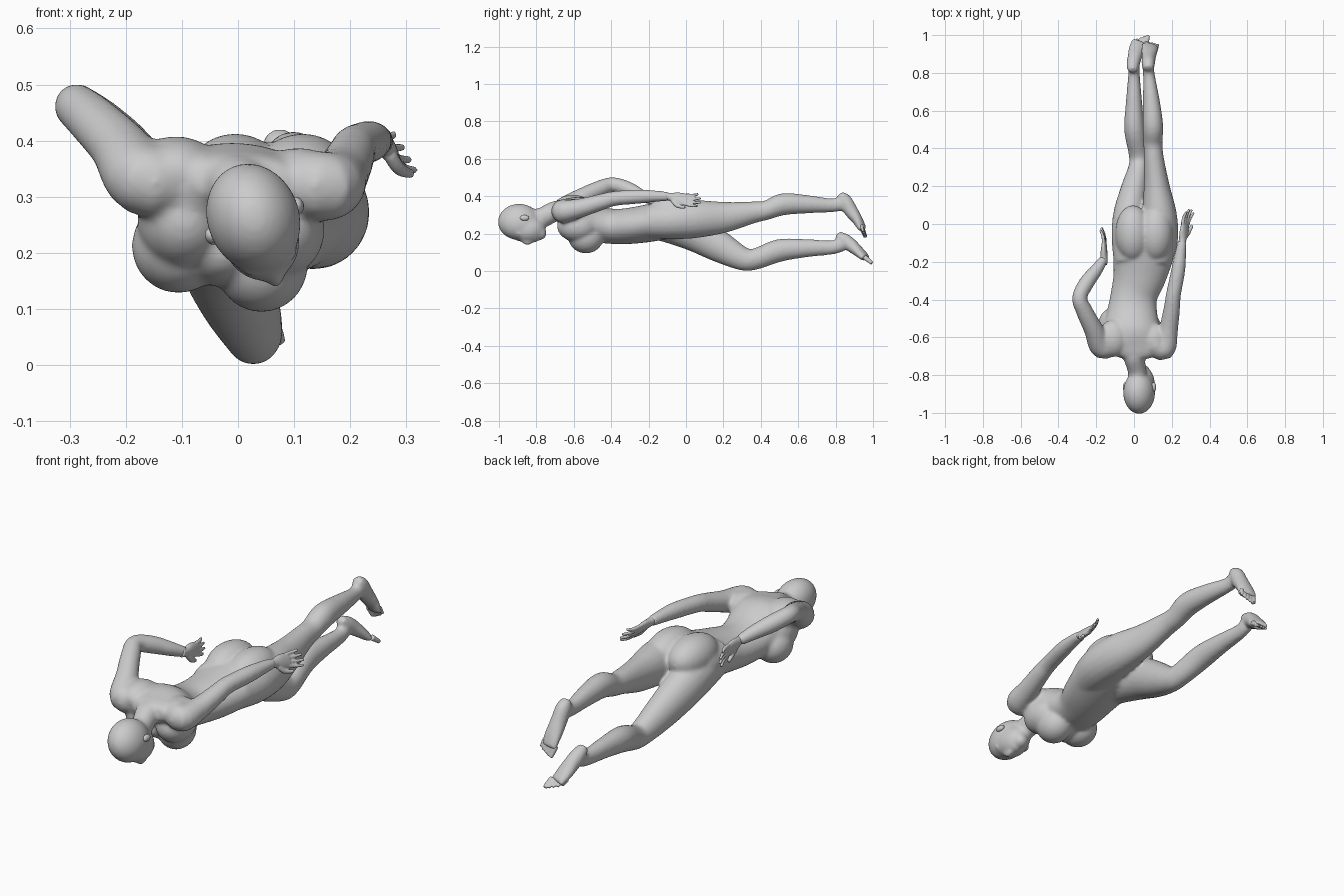
import bpy, bmesh, math
from mathutils import Vector, Matrix

UP = Vector((0, 0, 1))


def spline(rows, sub=5):
    """Catmull-Rom resampling of station rows."""
    rows = [Vector(r) for r in rows]
    out = []
    for i in range(len(rows) - 1):
        a, b, c, d = rows[max(i - 1, 0)], rows[i], rows[i + 1], rows[min(i + 2, len(rows) - 1)]
        for k in range(sub):
            t = k / sub
            out.append(0.5 * (2 * b + (c - a) * t + (2 * a - 5 * b + 4 * c - d) * t * t
                              + (3 * b - a - 3 * c + d) * t ** 3))
    return out + [rows[-1]]


def loft(bm, rows, ref=UP, n=20):
    """Elliptic tube; each row is x, y, z, half width, half depth."""
    rows = spline([r if len(r) == 5 else (*r, r[3]) for r in rows])
    pts = [Vector(r[:3]) for r in rows]
    rings = []
    for i, r in enumerate(rows):
        t = (pts[min(i + 1, len(pts) - 1)] - pts[max(i - 1, 0)]).normalized()
        s = t.cross(ref).normalized()
        u = s.cross(t)
        angles = [2 * math.pi * k / n for k in range(n)]
        rings.append([bm.verts.new(pts[i] + s * r[3] * math.cos(a) + u * r[4] * math.sin(a))
                      for a in angles])
    for p, q in zip(rings, rings[1:]):
        for k in range(n):
            bm.faces.new((p[k], p[(k + 1) % n], q[(k + 1) % n], q[k]))
    bm.faces.new(rings[0][::-1])
    bm.faces.new(rings[-1])


def ball(bm, c, r, basis=Matrix.Identity(4)):
    m = basis @ Matrix.Translation(c) @ Matrix.Diagonal((*r, 1))
    bmesh.ops.create_uvsphere(bm, u_segments=24, v_segments=16, radius=1, matrix=m)


def finish(name, bm, voxel, smooth):
    bmesh.ops.recalc_face_normals(bm, faces=bm.faces)
    me = bpy.data.meshes.new(name)
    bm.to_mesh(me)
    bm.free()
    ob = bpy.data.objects.new(name, me)
    bpy.context.collection.objects.link(ob)
    rm = ob.modifiers.new("fuse", 'REMESH')
    rm.mode = 'VOXEL'
    rm.voxel_size = voxel
    rm.use_smooth_shade = True
    sm = ob.modifiers.new("soften", 'SMOOTH')
    sm.factor = 0.5
    sm.iterations = smooth


body = bmesh.new()

# torso and neck
loft(body, [(0, -.71, .33, .08, .04), (0, -.67, .325, .14, .06), (-.01, -.58, .3, .15, .1),
            (-.01, -.48, .255, .135, .097), (0, -.38, .238, .124, .094), (.03, -.27, .245, .142, .098),
            (.05, -.15, .265, .164, .102), (.055, -.05, .285, .165, .1), (.055, .03, .29, .12, .07)], n=32)
loft(body, [(.025, -.85, .265, .05, .055), (.015, -.77, .285, .05, .055), (0, -.7, .32, .06, .054),
            (0, -.64, .325, .09, .05)])
# shoulder blades, ribs, breasts
ball(body, (-.11, -.605, .345), (.08, .1, .063))
ball(body, (.105, -.615, .325), (.075, .09, .062))
ball(body, (-.095, -.58, .26), (.085, .11, .09))
ball(body, (.07, -.58, .24), (.085, .11, .085))
ball(body, (-.106, -.535, .212), (.084, .095, .084))
ball(body, (.042, -.535, .182), (.084, .095, .088))
ball(body, (-.03, -.55, .205), (.07, .1, .065))
# buttocks
for x in (-.005, .115):
    ball(body, (x, -.05, .318), (.095, .15, .095))

# legs, from hip to heel
loft(body, [(.115, -.2, .265, .085, .09), (.133, -.08, .27, .1, .1), (.134, .05, .278, .093, .102),
            (.12, .2, .287, .069, .084), (.105, .35, .312, .053, .06), (.1, .43, .325, .051, .052),
            (.1, .52, .357, .055, .059), (.092, .65, .357, .045, .049), (.08, .78, .351, .032, .037),
            (.075, .83, .36, .031, .039)])
loft(body, [(-.02, -.2, .265, .085, .09), (-.028, -.09, .25, .09, .1), (-.025, .04, .207, .087, .1),
            (0, .18, .13, .072, .085), (.025, .3, .067, .055, .064), (.024, .37, .064, .052, .057),
            (.003, .5, .11, .055, .061), (0, .64, .122, .044, .049), (0, .78, .126, .032, .038),
            (0, .83, .142, .031, .039)])
# feet
loft(body, [(.075, .822, .412, .024, .018), (.075, .845, .382, .035, .038), (.078, .88, .325, .038, .038),
            (.082, .92, .268, .045, .028), (.088, .945, .22, .048, .019)])
loft(body, [(-.008, .81, .2, .024, .018), (-.006, .84, .17, .035, .037), (.003, .88, .14, .038, .037),
            (.016, .925, .102, .045, .028), (.032, .962, .068, .047, .019)])

# arms
loft(body, [(-.1, -.62, .335, .06), (-.168, -.65, .33, .065), (-.213, -.56, .39, .052),
            (-.263, -.46, .44, .045), (-.288, -.39, .462, .04), (-.25, -.31, .438, .041),
            (-.2, -.245, .407, .034), (-.16, -.185, .378, .025)])
loft(body, [(.1, -.63, .33, .06), (.158, -.66, .318, .062), (.182, -.56, .338, .051),
            (.2, -.45, .37, .044), (.208, -.38, .388, .04), (.233, -.25, .398, .038),
            (.247, -.15, .4, .03), (.255, -.09, .398, .024)])

# head: local axes are side, crown, back of skull
head = Matrix(((.94, 0, -.34, .03), (0, -1, 0, -.885), (.34, 0, .94, .255), (0, 0, 0, 1)))
ball(body, (0, .007, .008), (.083, .114, .099), head)     # skull
ball(body, (0, -.04, -.03), (.069, .095, .078), head)     # face
ball(body, (0, -.106, -.057), (.036, .034, .036), head)   # chin
ball(body, (0, -.038, -.102), (.016, .032, .022), head)   # nose
ball(body, (0, -.08, -.088), (.028, .018, .018), head)    # lips
ball(body, (0, .01, -.076), (.055, .015, .018), head)     # brow
finish("body", body, .007, 18)

# ears
ears = bmesh.new()
for s in (-1, 1):
    ball(ears, (.079 * s, -.022, .014), (.013, .026, .016), head @ Matrix.Rotation(.15 * s, 4, 'Y'))
finish("ears", ears, .004, 2)


def row(p, w, d):
    return (*p, w, d)


def hand(name, wrist, d, across, curl):
    """Flat palm, four fingers and a thumb on the 'across' side."""
    bm = bmesh.new()
    w, d = Vector(wrist), Vector(d).normalized()
    a = Vector(across)
    a = (a - d * a.dot(d)).normalized()
    nrm = a.cross(d) * curl
    loft(bm, [row(w - d * .03, .02, .02), row(w, .022, .019), row(w + d * .04, .034, .017),
              row(w + d * .085, .035, .012), row(w + d * .097, .03, .009)], ref=nrm)
    for i, ln in enumerate((.078, .09, .085, .066)):
        o = .027 - .018 * i
        p = w + d * .085 + a * o
        f = d + a * o * 5
        loft(bm, [row(p, .0095, .0095), row(p + f * ln * .5 + nrm * .004, .0085, .0085),
                  row(p + f * ln * .95 + nrm * .018, .0065, .0065)], ref=nrm, n=10)
    p = w + d * .02 + a * .02
    loft(bm, [row(p, .013, .013), row(p + d * .03 + a * .025, .012, .012),
              row(p + d * .075 + a * .035 + nrm * .012, .008, .008)], ref=nrm, n=10)
    finish(name, bm, .004, 2)


hand("hand_right", (.257, -.085, .397), (.028, .17, -.03), (.5, 0, -.85), 1)
hand("hand_left", (-.16, -.185, .378), (.005, .16, -.03), (.15, 0, -1), -1)


def toes(name, ball_pt, d, big_side):
    """Row of five toes, largest on the inner side."""
    bm = bmesh.new()
    c, d = Vector(ball_pt), Vector(d).normalized()
    for i, ln in enumerate((.056, .056, .051, .046, .038)):
        p = c + Vector((big_side * (.032 - .017 * i), 0, 0)) - d * (.012 + .004 * i)
        r = .0145 if i == 0 else .0105
        loft(bm, [row(p, r, r), row(p + d * ln * .6, r * .9, r * .8), row(p + d * ln, r * .75, r * .65)], n=10)
    finish(name, bm, .004, 2)


toes("toes_right", (.088, .945, .22), (.01, .015, -.04), -1)
toes("toes_left", (.032, .962, .068), (.012, .038, -.03), 1)
